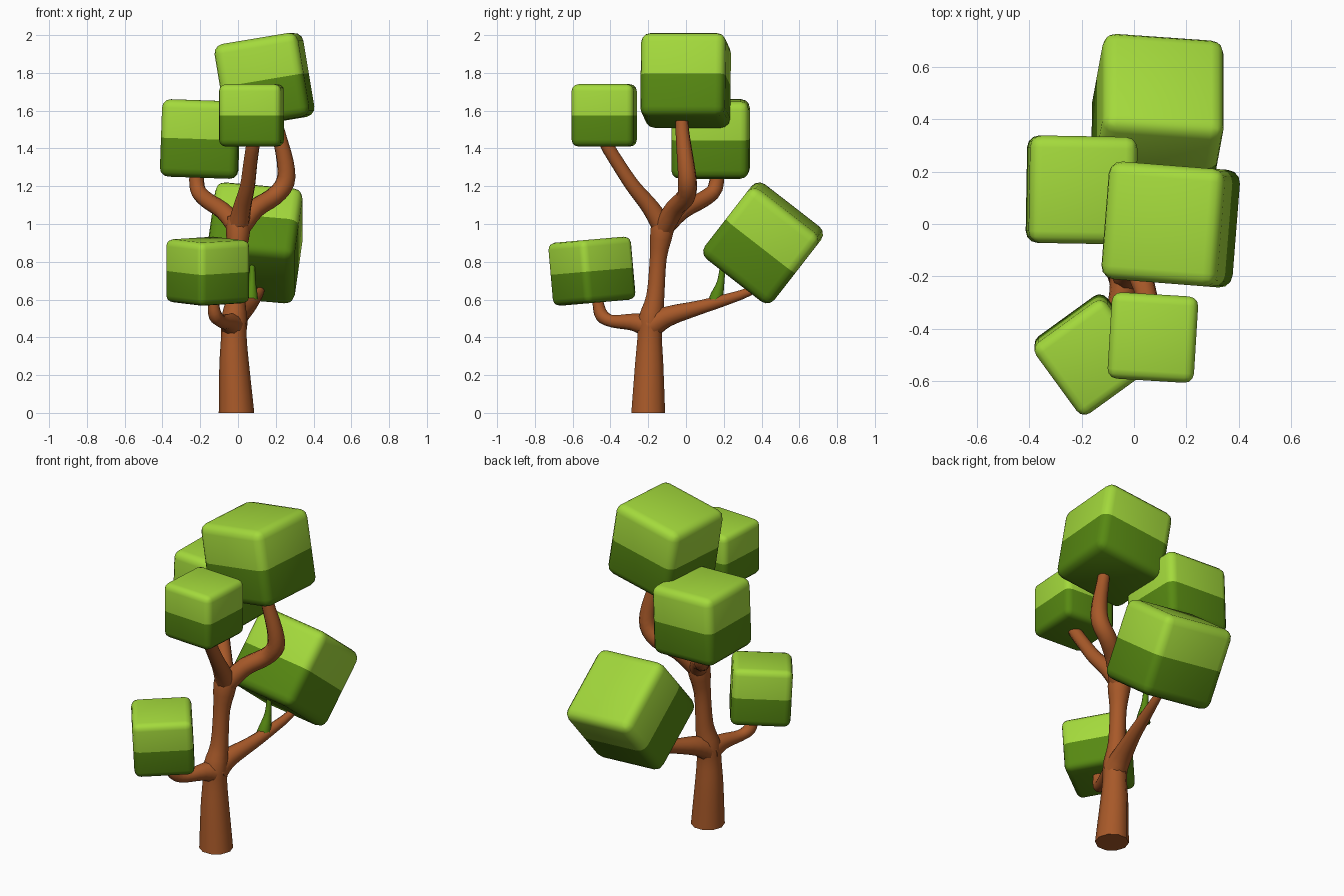
import bpy, bmesh, math
from mathutils import Vector, Euler

if "Cube" in bpy.data.objects:
    bpy.data.objects.remove(bpy.data.objects["Cube"])


def material(name, rgb):
    m = bpy.data.materials.new(name)
    m.diffuse_color = (*rgb, 1)
    m.use_nodes = True
    m.node_tree.nodes["Principled BSDF"].inputs["Base Color"].default_value = m.diffuse_color
    return m


BARK = material("bark brown", (0.39, 0.100, 0.022))
LIGHT = material("leaf light green", (0.37, 0.70, 0.045))
DARK = material("leaf dark green", (0.095, 0.25, 0.006))


def finish(name, bm, mats):
    bmesh.ops.recalc_face_normals(bm, faces=bm.faces)
    for f in bm.faces:
        f.smooth = True
    me = bpy.data.meshes.new(name)
    bm.to_mesh(me)
    bm.free()
    for m in mats:
        me.materials.append(m)
    ob = bpy.data.objects.new(name, me)
    bpy.context.collection.objects.link(ob)
    return ob


def spline(pts, steps=3):
    """Catmull-Rom through (x, y, z, radius) points."""
    p = [Vector(q) for q in pts]
    p = [2 * p[0] - p[1]] + p + [2 * p[-1] - p[-2]]
    out = []
    for i in range(1, len(p) - 2):
        a, b, c, d = p[i - 1:i + 3]
        for k in range(steps):
            t = k / steps
            out.append(0.5 * (2 * b + (c - a) * t + (2 * a - 5 * b + 4 * c - d) * t ** 2
                              + (3 * b - a - 3 * c + d) * t ** 3))
    return out + [p[-2]]


def limb(name, pts, mat=BARK, sides=10, flat_base=False):
    path = spline(pts)
    bm = bmesh.new()
    rings = []
    ref = Vector((1, 0, 0)) if flat_base else Vector((0.3, 0.2, 1))
    for i, q in enumerate(path):
        t = (path[min(i + 1, len(path) - 1)] - path[max(i - 1, 0)]).to_3d().normalized()
        if flat_base and i == 0:
            t = Vector((0, 0, 1))
        u = (ref - t * ref.dot(t)).normalized()
        ref = u
        v = t.cross(u)
        c = q.to_3d()
        rings.append([bm.verts.new(c + q[3] * (u * math.cos(a) + v * math.sin(a)))
                      for a in (2 * math.pi * k / sides for k in range(sides))])
    for r, s in zip(rings, rings[1:]):
        for k in range(sides):
            j = (k + 1) % sides
            bm.faces.new((r[k], r[j], s[j], s[k]))
    caps = [bm.faces.new(rings[0]), bm.faces.new(rings[-1])]
    ob = finish(name, bm, [mat])
    for n in (len(ob.data.polygons) - 2, len(ob.data.polygons) - 1):
        ob.data.polygons[n].use_smooth = False
    bpy.context.view_layer.objects.active = ob
    ob.select_set(True)
    bpy.ops.object.shade_smooth_by_angle(angle=math.radians(50))
    ob.select_set(False)


def leaf_block(name, centre, size, rot, order='XYZ'):
    """Rounded cube, light upper half and dark lower half."""
    bm = bmesh.new()
    bmesh.ops.create_cube(bm, size=size)
    bmesh.ops.bevel(bm, geom=bm.edges[:], offset=size * 0.11, segments=3,
                    profile=0.5, affect='EDGES')
    bmesh.ops.bisect_plane(bm, geom=bm.verts[:] + bm.edges[:] + bm.faces[:],
                           plane_co=(0, 0, 0), plane_no=(0, 0, 1))
    for f in bm.faces:
        f.material_index = 0 if f.calc_center_median().z > 0 else 1
    ob = finish(name, bm, [LIGHT, DARK])
    ob.rotation_mode = order
    ob.rotation_euler = Euler([math.radians(a) for a in rot], order)
    ob.location = centre


# Trunk
limb("trunk", [(-0.008, -0.20, 0, 0.094), (-0.02, -0.195, 0.25, 0.079),
               (-0.022, -0.192, 0.40, 0.068), (-0.02, -0.185, 0.50, 0.068),
               (-0.012, -0.162, 0.62, 0.050), (-0.008, -0.147, 0.82, 0.047),
               (0.0, -0.128, 0.96, 0.064), (0.0, -0.118, 1.04, 0.055)], flat_base=True)

# Lower branches
limb("lower_back_branch", [(-0.02, -0.19, 0.46, 0.07), (0.0, -0.10, 0.51, 0.056),
                           (0.05, 0.06, 0.555, 0.040), (0.08, 0.18, 0.59, 0.033),
                           (0.115, 0.33, 0.64, 0.024), (0.12, 0.42, 0.70, 0.02)])
limb("lower_front_branch", [(-0.025, -0.19, 0.46, 0.07), (-0.05, -0.28, 0.48, 0.047),
                            (-0.09, -0.39, 0.485, 0.034), (-0.12, -0.445, 0.515, 0.036),
                            (-0.13, -0.465, 0.58, 0.030), (-0.13, -0.475, 0.68, 0.025)])

# Upper branches
limb("top_branch", [(0.01, -0.12, 0.98, 0.055), (0.09, -0.06, 1.08, 0.052),
                    (0.19, 0.0, 1.145, 0.050), (0.25, 0.008, 1.22, 0.050),
                    (0.25, -0.002, 1.33, 0.045), (0.21, -0.02, 1.50, 0.036),
                    (0.19, -0.02, 1.62, 0.033)])
limb("left_branch", [(0.0, -0.12, 0.98, 0.055), (-0.08, -0.02, 1.07, 0.046),
                     (-0.17, 0.09, 1.13, 0.043), (-0.215, 0.155, 1.19, 0.041),
                     (-0.22, 0.17, 1.33, 0.035)])
limb("front_branch", [(0.0, -0.12, 0.98, 0.058), (0.022, -0.19, 1.09, 0.048),
                      (0.05, -0.28, 1.20, 0.040), (0.065, -0.36, 1.32, 0.037),
                      (0.08, -0.425, 1.43, 0.036), (0.085, -0.45, 1.52, 0.034)])

# Small green shoot on the back branch
limb("green_shoot", [(0.065, 0.155, 0.58, 0.042), (0.07, 0.165, 0.625, 0.034),
                     (0.075, 0.185, 0.70, 0.019), (0.075, 0.20, 0.83, 0.013)], DARK, 8)

# Foliage
leaf_block("top_foliage", (0.14, -0.002, 1.76), 0.45, (0, -9.5, -4.5))
leaf_block("left_foliage", (-0.20, 0.13, 1.45), 0.41, (0, 2, -1))
leaf_block("front_foliage", (0.072, -0.433, 1.575), 0.33, (0, 0, -3.5))
leaf_block("lower_front_foliage", (-0.16, -0.498, 0.75), 0.335, (5, 0, 36), 'ZYX')
leaf_block("lower_back_foliage", (0.09, 0.408, 0.90), 0.465, (-38, 5, -4))
